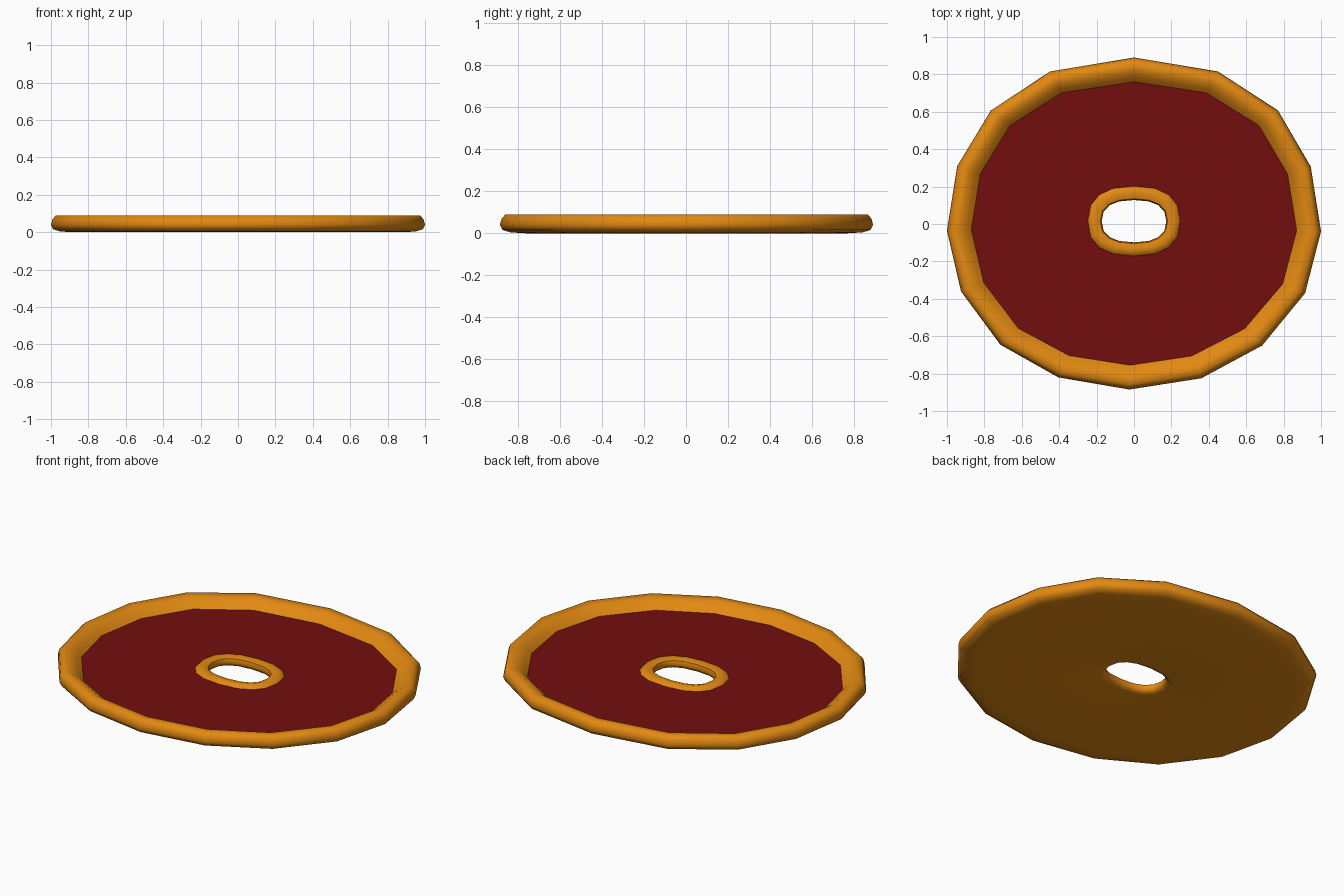
import bpy, bmesh, math
from mathutils import Vector

if "Cube" in bpy.data.objects:
    bpy.data.objects.remove(bpy.data.objects["Cube"])


def material(name, rgb):
    m = bpy.data.materials.new(name)
    m.diffuse_color = (*rgb, 1)
    m.use_nodes = True
    m.node_tree.nodes["Principled BSDF"].inputs["Base Color"].default_value = m.diffuse_color
    return m


ORANGE = material("golden_orange", (0.76, 0.25, 0.006))
RED = material("deep_red", (0.175, 0.004, 0.004))

# Uneven sixteen-sided outline, clockwise from the back
OUTLINE = [Vector(p) for p in (
    (0, .89), (.45, .815), (.77, .607), (.945, .307), (1, -.04), (.915, -.37),
    (.685, -.65), (.36, -.825), (-.025, -.885), (-.405, -.82), (-.715, -.645),
    (-.925, -.36), (-1, -.035), (-.945, .31), (-.765, .607), (-.45, .815))]
N = len(OUTLINE)


def rim_loop(inset, z):
    return [(*(p * (1 - inset / p.length)), z) for p in OUTLINE]


def hole_loop(rx, ry, z):
    # Rounded-rectangle oval, a little behind the centre
    def power(v):
        return math.copysign(abs(v) ** 0.82, v)
    angles = [math.tau * i / N for i in range(N)]
    return [(rx * power(math.sin(a)), .015 + ry * power(math.cos(a)), z)
            for a in angles]


def loft(name, loops, mat):
    bm = bmesh.new()
    rings = [[bm.verts.new(p) for p in loop] for loop in loops]
    for a, b in zip(rings, rings[1:]):
        for i in range(N):
            j = (i + 1) % N
            bm.faces.new((a[i], a[j], b[j], b[i]))
    mesh = bpy.data.meshes.new(name)
    bm.to_mesh(mesh)
    bm.free()
    mesh.materials.append(mat)
    obj = bpy.data.objects.new(name, mesh)
    bpy.context.collection.objects.link(obj)
    bpy.ops.object.select_all(action='DESELECT')
    obj.select_set(True)
    bpy.context.view_layer.objects.active = obj
    bpy.ops.object.shade_smooth_by_angle(angle=math.radians(55))
    return obj


FLOOR = 0.037
rim_inner = rim_loop(.13, FLOOR)
ring_outer = hole_loop(.247, .187, FLOOR)

# Crust: raised rim, rounded outside, flat underside, raised ring at the hole
rim = [(.105, .062), (.07, .086), (.027, .09), (.008, .07), (0, .04),
       (.012, .016), (.05, .004), (.12, 0)]
hole = [(.21, .15, 0), (.184, .122, .006), (.173, .113, .025),
        (.18, .12, .047), (.21, .15, .056), (.236, .176, .05)]
loft("crust", [rim_inner] + [rim_loop(*p) for p in rim]
     + [hole_loop(*p) for p in hole] + [ring_outer], ORANGE)

# Filling: flat surface between the rim and the hole ring
loft("filling", [ring_outer, rim_inner], RED)
